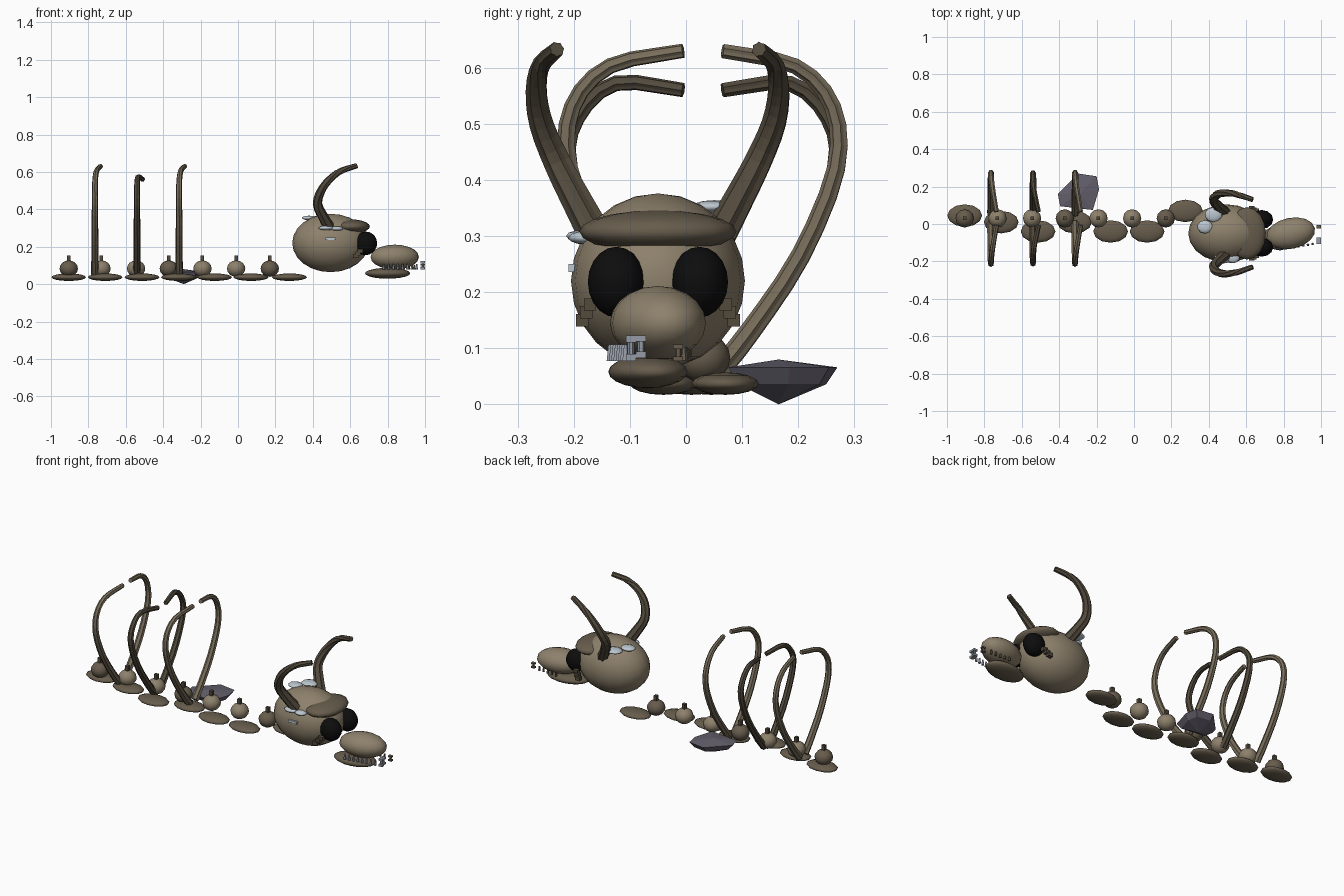
import bpy, bmesh, math
from mathutils import Vector, Matrix

cube = bpy.data.objects.get("Cube")
if cube:
    bpy.data.objects.remove(cube, do_unlink=True)


def material(name, r, g, b):
    m = bpy.data.materials.new(name)
    m.use_nodes = True
    m.diffuse_color = (r, g, b, 1)
    bsdf = m.node_tree.nodes["Principled BSDF"]
    bsdf.inputs["Base Color"].default_value = (r, g, b, 1)
    bsdf.inputs["Roughness"].default_value = 0.9
    return m


BONE = material("pale bone", .27, .22, .15)
AGED = material("aged bone", .135, .108, .073)
HORN = material("dark horn", .085, .068, .046)
RIB = material("rib bone", .19, .155, .105)
BLACK = material("eye socket black", .004, .004, .004)
STONE = material("violet stone", .125, .115, .15)
FUNGUS = material("pale fungus", .50, .57, .62)
TOOTH = material("grey tooth", .30, .33, .38)


def finish(bm, name, mat, smooth):
    bmesh.ops.recalc_face_normals(bm, faces=bm.faces[:])
    mesh = bpy.data.meshes.new(name)
    for f in bm.faces:
        f.smooth = smooth
    bm.to_mesh(mesh)
    bm.free()
    mesh.materials.append(mat)
    ob = bpy.data.objects.new(name, mesh)
    bpy.context.collection.objects.link(ob)
    return ob


def blob(name, centre, radii, mat, turn=0, segs=16, rings=10):
    bm = bmesh.new()
    m = (Matrix.Translation(centre) @ Matrix.Rotation(math.radians(turn), 4, 'Z')
         @ Matrix.Diagonal((*radii, 1)))
    bmesh.ops.create_uvsphere(bm, u_segments=segs, v_segments=rings, radius=1, matrix=m)
    return finish(bm, name, mat, True)


def box(name, centre, size, mat):
    bm = bmesh.new()
    bmesh.ops.create_cube(bm, size=1, matrix=Matrix.Translation(centre)
                          @ Matrix.Diagonal((*size, 1)))
    return finish(bm, name, mat, False)


def peg(name, centre, r1, r2, height, mat, sides=6):
    bm = bmesh.new()
    bmesh.ops.create_cone(bm, cap_ends=True, segments=sides, radius1=r1, radius2=r2,
                          depth=height, matrix=Matrix.Translation(centre))
    return finish(bm, name, mat, False)


def smooth_path(points, steps=3):
    """Catmull-Rom samples through the points."""
    p = [Vector(q) for q in points]
    p = [2 * p[0] - p[1]] + p + [2 * p[-1] - p[-2]]
    out = []
    for i in range(1, len(p) - 2):
        a, b, c, d = p[i - 1:i + 3]
        for s in range(steps):
            t = s / steps
            out.append(.5 * (2 * b + (c - a) * t + (2 * a - 5 * b + 4 * c - d) * t * t
                             + (3 * b - a - 3 * c + d) * t ** 3))
    return out + [p[-2]]


def ridged_tube(name, points, r_start, r_end, mat, sides=14):
    """Tapered tube with lengthwise flutes."""
    path = smooth_path(points)
    bm = bmesh.new()
    loops = []
    for i, c in enumerate(path):
        tangent = (path[min(i + 1, len(path) - 1)] - path[max(i - 1, 0)]).normalized()
        u = tangent.cross(Vector((1, 0, .15))).normalized()
        v = tangent.cross(u)
        r = r_start + (r_end - r_start) * i / (len(path) - 1)
        loop = []
        for k in range(sides):
            a = math.tau * k / sides
            rr = r * (1 if k % 2 else .84)
            loop.append(bm.verts.new(c + rr * (math.cos(a) * u + math.sin(a) * v)))
        loops.append(loop)
    for a, b in zip(loops, loops[1:]):
        for k in range(sides):
            n = (k + 1) % sides
            bm.faces.new((a[k], a[n], b[n], b[k]))
    bm.faces.new(loops[0])
    bm.faces.new(loops[-1])
    return finish(bm, name, mat, False)


# Skull, brow and jaws
MID = -.05
blob("skull", (.495, MID, .22), (.205, .155, .156), BONE, segs=20, rings=12)
blob("brow_ridge", (.605, MID, .308), (.1, .14, .038), AGED)
blob("snout", (.838, MID, .145), (.132, .083, .066), BONE, turn=12)
blob("lower_jaw", (.80, -.068, .058), (.122, .07, .029), AGED, turn=8)

# Paired head parts: sockets, cheek knots and horns
HORN_PATH = [(.49, .11, .30), (.455, .142, .36), (.425, .178, .43), (.445, .207, .50),
             (.49, .216, .56), (.55, .208, .605), (.635, .18, .633)]
for side, label in ((1, "left"), (-1, "right")):
    blob(label + "_eye_socket", (.682, MID + side * .074, .218), (.062, .051, .063), BLACK, segs=12)
    for i in range(3):
        box(f"{label}_cheek_knot_{i}", (.63 + .012 * i, MID + side * (.135 - .007 * i), .15 + .014 * i),
            (.028, .022, .022), HORN)
    ridged_tube(label + "_horn", [(x, MID + side * y, z) for x, y, z in HORN_PATH],
                .031, .014, HORN)

# Teeth along the right of the mouth and at the tip
for i in range(8):
    x = .78 + .025 * i
    peg(f"side_tooth_{i}", (x, -.135 + .004 * i, .092), .008, .004, .03, TOOTH, 5)
for i in range(5):
    x = .83 + .028 * i
    peg(f"left_tooth_{i}", (x, .005 - .002 * i, .09), .007, .004, .024, AGED, 5)
for i, (y, z, h, mat) in enumerate([(-.098, .1, .045, TOOTH), (-.08, .103, .04, TOOTH),
                                    (-.014, .092, .03, AGED)]):
    for end in (-1, 1):
        box(f"front_tooth_{i}_{end}_tip", (.988, y, z + end * h * .36), (.022, .018, h * .28), mat)
    peg(f"front_tooth_{i}_core", (.988, y, z), .006, .006, h, mat)

# Shelf fungus on the skull
for i, (x, y, z, r) in enumerate([(.425, .05, .352, .047), (.38, -.015, .354, .042),
                                  (.47, -.178, .300, .042), (.53, -.18, .297, .035)]):
    blob(f"fungus_{i}", (x, y, z), (r, r * .85, .012), FUNGUS, segs=10, rings=6)
box("fungus_chip", (.495, -.2, .243), (.055, .018, .014), FUNGUS)

# Spine: flat plates with knobs and spikes
PLATES = [(-.905, .045), (-.71, .01), (-.513, -.04), (-.318, .01),
          (-.125, -.04), (.07, -.04), (.275, .07)]
KNOBS = [(-.905, AGED), (-.73, BONE), (-.545, BONE), (-.37, AGED),
         (-.19, BONE), (-.01, BONE), (.17, AGED)]
for i, ((px, py), (kx, mat)) in enumerate(zip(PLATES, KNOBS)):
    blob(f"spine_plate_{i}", (px, py, .037), (.093, .06, .02), AGED, segs=12, rings=8)
    blob(f"spine_knob_{i}", (kx, .03, .083), (.049, .049, .044), mat, segs=12, rings=8)
    box(f"spine_spike_{i}", (kx, .03, .135), (.019, .019, .036), HORN)

# Ribs
for i, (x, low, mat) in enumerate([(-.765, 0, RIB), (-.54, 1, HORN), (-.315, 0, RIB)]):
    top = [(0, .232, .53), (.008, .165, .603), (.03, .035, .63)]
    if low:
        top = [(0, .225, .51), (.005, .155, .572), (.03, .035, .56)]
    shape = [(0, .025, .055), (0, .085, .13), (0, .175, .265), (0, .238, .42)] + top
    for side, label in ((1, "left"), (-1, "right")):
        ridged_tube(f"{label}_rib_{i}", [(x + dx, .03 + side * y, z) for dx, y, z in shape],
                    .021, .013, mat)

# Faceted stone
bm = bmesh.new()
OUTLINE = [(-.3, .27), (-.2, .255), (-.187, .185), (-.22, .075), (-.395, .095), (-.407, .16)]
for x, y in OUTLINE:
    bm.verts.new((x, y, .066))
    bm.verts.new((-.29 + (x + .29) * .8, .17 + (y - .17) * .8, .036))
bm.verts.new((-.29, .165, .08))
bm.verts.new((-.29, .165, 0))
bmesh.ops.convex_hull(bm, input=bm.verts[:])
finish(bm, "stone", STONE, False)
